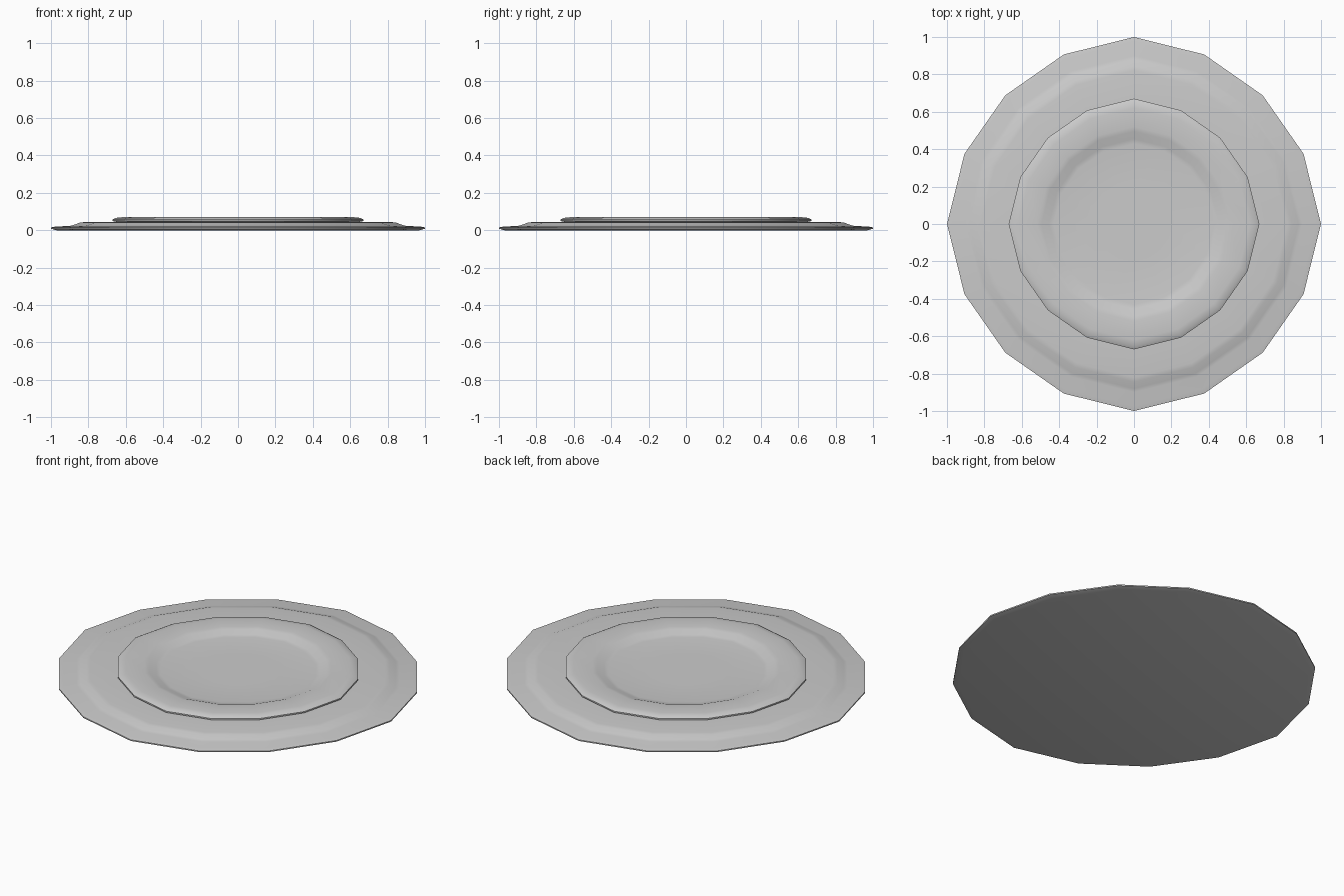
import bpy, bmesh, math

if "Cube" in bpy.data.objects:
    bpy.data.objects.remove(bpy.data.objects["Cube"])

SIDES = 16
# slightly squashed 16-gon: axis corners reach furthest
FACTORS = (1.0, 0.981, 0.973, 0.981)


def lathe(name, profile):
    """Spin an (r, z) profile, listed from bottom to top, capped at both ends."""
    bm = bmesh.new()
    rings = []
    for r, z in profile:
        ring = []
        for i in range(SIDES):
            a = 2 * math.pi * i / SIDES
            f = r * FACTORS[i % 4]
            ring.append(bm.verts.new((f * math.cos(a), f * math.sin(a), z)))
        rings.append(ring)
    for lo, hi in zip(rings, rings[1:]):
        for i in range(SIDES):
            j = (i + 1) % SIDES
            bm.faces.new((lo[i], lo[j], hi[j], hi[i]))
    bm.faces.new(rings[0][::-1])
    bm.faces.new(rings[-1])
    mesh = bpy.data.meshes.new(name)
    bm.to_mesh(mesh)
    bm.free()
    obj = bpy.data.objects.new(name, mesh)
    bpy.context.collection.objects.link(obj)
    bpy.ops.object.select_all(action='DESELECT')
    obj.select_set(True)
    bpy.context.view_layer.objects.active = obj
    bpy.ops.object.shade_smooth_by_angle(angle=math.radians(40))
    return obj


# wide base plate with a raised middle
lathe("base_plate", [(0.97, 0.0), (1.0, 0.008), (1.0, 0.015), (0.975, 0.02),
                     (0.90, 0.023), (0.88, 0.028), (0.845, 0.041),
                     (0.82, 0.044), (0.60, 0.046)])

# smaller dish on top with a shallow sunken centre
lathe("top_dish", [(0.66, 0.046), (0.67, 0.050), (0.67, 0.058), (0.655, 0.066),
                   (0.62, 0.070), (0.52, 0.069), (0.495, 0.065),
                   (0.455, 0.050), (0.43, 0.047), (0.20, 0.0465)])
